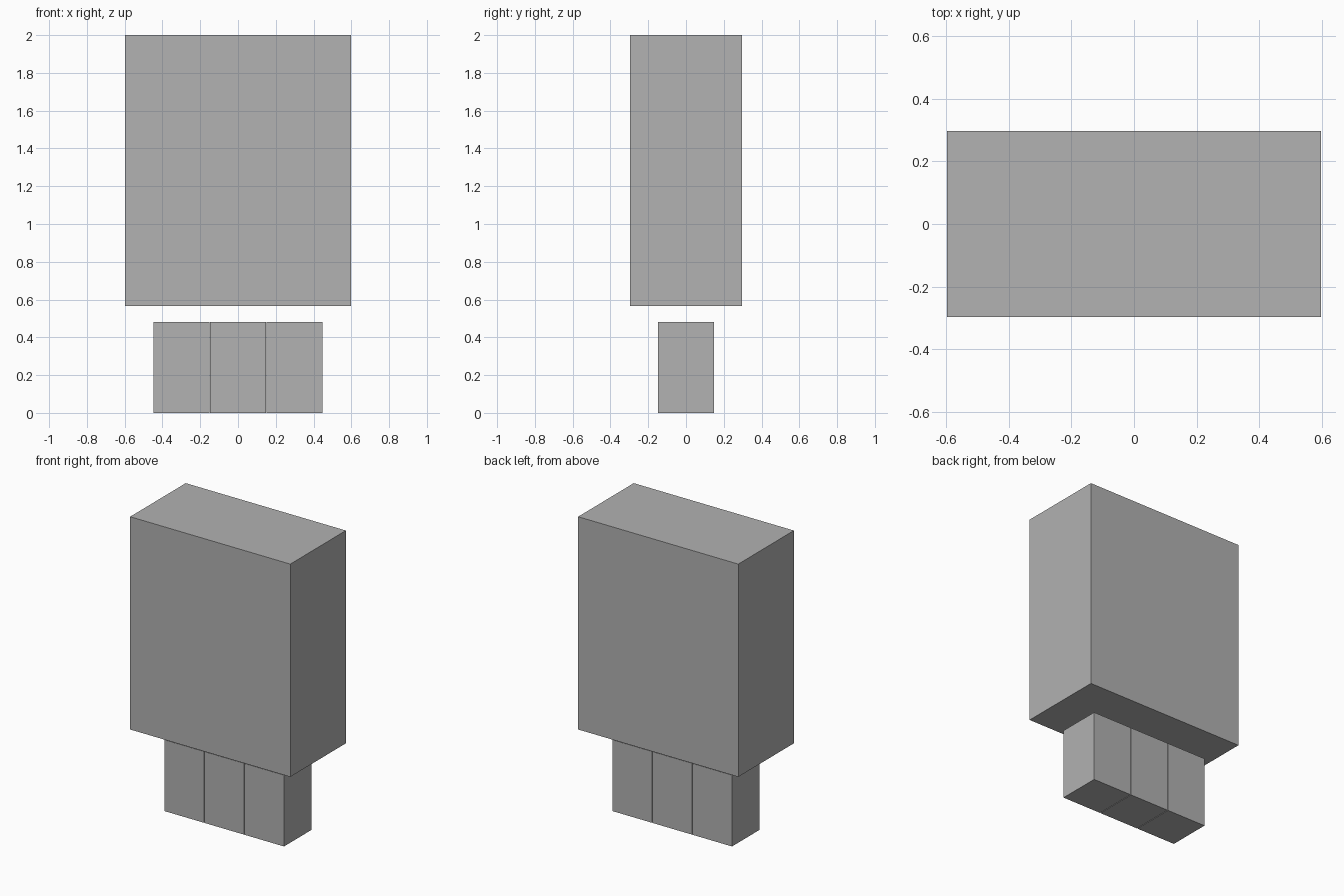
import bpy

default = bpy.data.objects.get("Cube")
if default:
    bpy.data.objects.remove(default, do_unlink=True)


def flat_material(name, color):
    mat = bpy.data.materials.new(name)
    mat.use_nodes = True
    mat.diffuse_color = color
    mat.node_tree.nodes["Principled BSDF"].inputs["Base Color"].default_value = color
    return mat


def box(name, center, size, mat):
    bpy.ops.mesh.primitive_cube_add(size=1, location=center)
    obj = bpy.context.object
    obj.name = name
    obj.scale = size
    bpy.ops.object.transform_apply(location=False, rotation=False, scale=True)
    obj.data.materials.append(mat)
    return obj


grey = flat_material("plain grey", (0.445, 0.445, 0.445, 1))

# Large upper block, floating just above the row below
box("upper_block", (0, 0, 1.283), (1.194, 0.592, 1.434), grey)

# Row of three small blocks with hairline gaps
for name, side in (("right", -1), ("middle", 0), ("left", 1)):
    box(name + "_lower_block", (side * 0.299, 0, 0.24), (0.295, 0.295, 0.48), grey)
